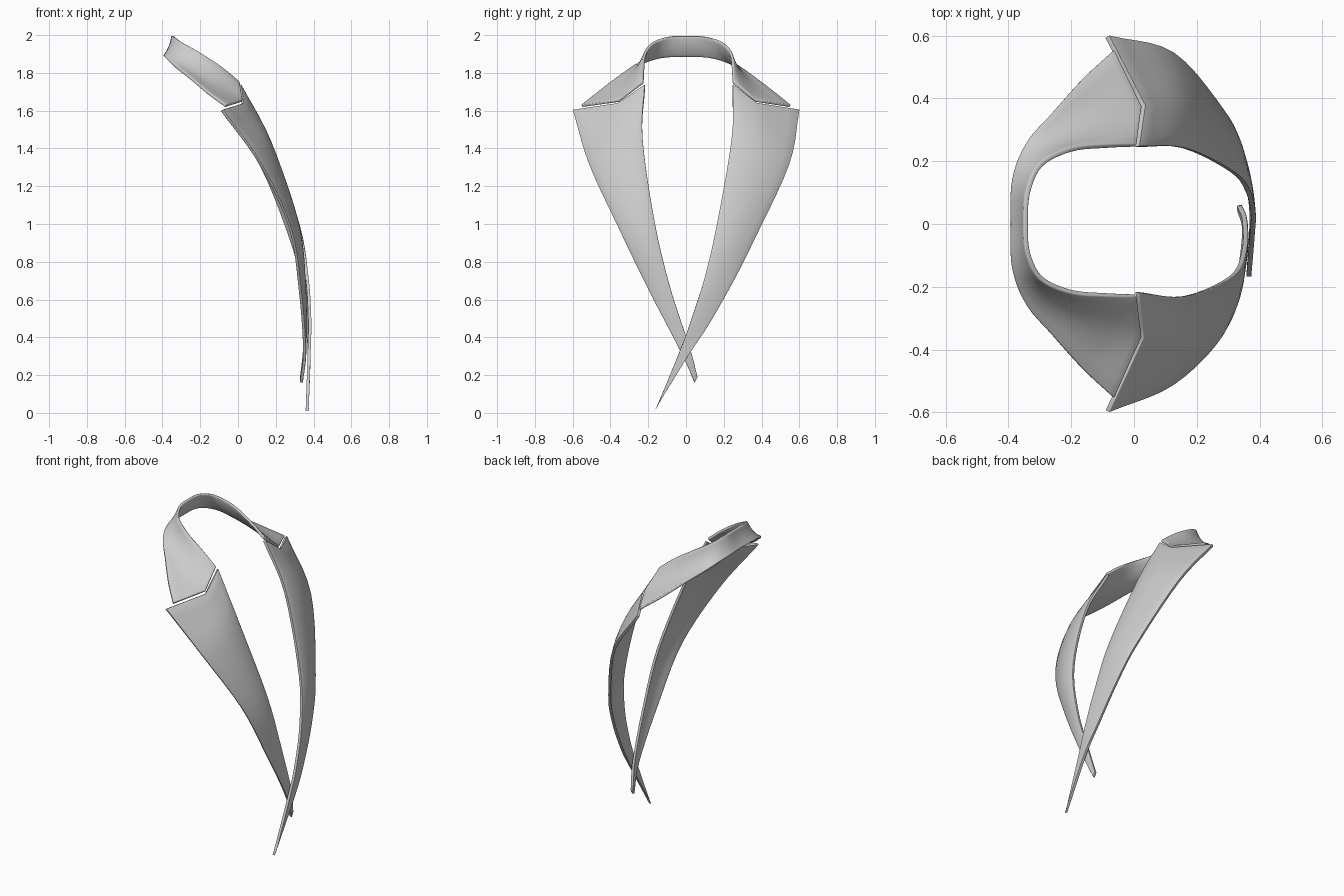
import bpy, bmesh
from mathutils import Vector as V

if "Cube" in bpy.data.objects:
    bpy.data.objects.remove(bpy.data.objects["Cube"])

STEPS, ACROSS = 5, 8


def spline(pts, steps):
    """Catmull-Rom curve through the points."""
    p = [2 * pts[0] - pts[1]] + pts + [2 * pts[-1] - pts[-2]]
    out = []
    for i in range(1, len(p) - 2):
        a, b, c, d = p[i - 1:i + 3]
        for k in range(steps):
            t = k / steps
            out.append(0.5 * (2 * b + (c - a) * t + (2 * a - 5 * b + 4 * c - d) * t * t
                              + (3 * b - a - 3 * c + d) * t ** 3))
    return out + [pts[-1].copy()]


def cloth(name, inner, mid, outer, notched_ends):
    """Thin curved panel spanned by three rails, with angular notched ends."""
    rails = [spline([V(q) for q in r], STEPS) for r in (inner, mid, outer)]
    n = len(rails[0])
    bm = bmesh.new()
    grid = []
    for i, (a, m, b) in enumerate(zip(*rails)):
        dist = min([abs(i - (n - 1) * e) for e in notched_ends])
        w = min(1, dist / 4)
        row = []
        for k in range(ACROSS + 1):
            t = k / ACROSS
            lin = a.lerp(m, 2 * t) if t < 0.5 else m.lerp(b, 2 * t - 1)
            quad = (a * (1 - t) * (1 - 2 * t) + m * 4 * t * (1 - t) + b * t * (2 * t - 1))
            row.append(bm.verts.new(lin.lerp(quad, w)))
        grid.append(row)
    for r, s in zip(grid, grid[1:]):
        for k in range(ACROSS):
            bm.faces.new((r[k], r[k + 1], s[k + 1], s[k]))
    bmesh.ops.recalc_face_normals(bm, faces=bm.faces)
    me = bpy.data.meshes.new(name)
    bm.to_mesh(me)
    bm.free()
    ob = bpy.data.objects.new(name, me)
    bpy.context.collection.objects.link(ob)
    bpy.context.view_layer.objects.active = ob
    ob.select_set(True)
    sol = ob.modifiers.new("thickness", 'SOLIDIFY')
    sol.thickness, sol.offset = 0.016, 0
    bev = ob.modifiers.new("soft_edge", 'BEVEL')
    bev.width, bev.segments = 0.004, 2
    bev.limit_method, bev.angle_limit = 'ANGLE', 0.9
    bpy.ops.object.shade_smooth_by_angle(angle=0.7)
    ob.select_set(False)
    return ob


def lapel(name, inner, outer, corner):
    """Lapel whose middle bulges forward, strongest at the notch."""
    mid = [corner]
    for i in range(1, len(inner)):
        m = V(inner[i]).lerp(V(outer[i]), 0.48)
        m.x += (0.03, 0.02, 0.008, 0.003, 0, 0)[i - 1]
        mid.append(m)
    return cloth(name, inner, mid, outer, [0])


# Overlapping lapel on the +y side
lapel("upper_lapel",
      [(.01, .247, 1.735), (.16, .242, 1.45), (.315, .165, 1.0), (.365, .1, .72),
       (.38, .03, .5), (.378, -.02, .36), (.367, -.155, .03)],
      [(-.085, .597, 1.602), (.12, .543, 1.315), (.28, .36, .92), (.335, .25, .70),
       (.365, .12, .47), (.376, .016, .31), (.366, -.168, .01)],
      (.03, .375, 1.637))

# Lapel passing underneath on the -y side
lapel("lower_lapel",
      [(.01, -.217, 1.735), (.16, -.23, 1.45), (.31, -.165, 1.0), (.352, -.08, .65),
       (.352, .015, .36), (.336, .06, .19)],
      [(-.085, -.597, 1.602), (.12, -.51, 1.315), (.275, -.355, .98), (.328, -.195, .65),
       (.352, -.03, .33), (.336, .045, .16)],
      (.025, -.36, 1.637))

# Collar: half rails from the nape to the notch, mirrored to the other side
half = [
    [(-.345, 0, 1.995), (-.338, .1, 1.99), (-.295, .19, 1.96), (-.2, .237, 1.905),
     (-.09, .247, 1.83), (.005, .249, 1.75)],
    [(-.36, 0, 1.937), (-.356, .12, 1.93), (-.32, .21, 1.89), (-.215, .285, 1.81),
     (-.09, .34, 1.725), (.022, .372, 1.652)],
    [(-.388, 0, 1.888), (-.384, .14, 1.88), (-.34, .26, 1.84), (-.255, .36, 1.775),
     (-.16, .465, 1.695), (-.065, .553, 1.625)],
]
rails = []
for r, shrink in zip(half, (.91, .96, 1)):
    rails.append([(x, -y * shrink, z) for x, y, z in r[:0:-1]] + r)
cloth("collar", *rails, [0, 1])
